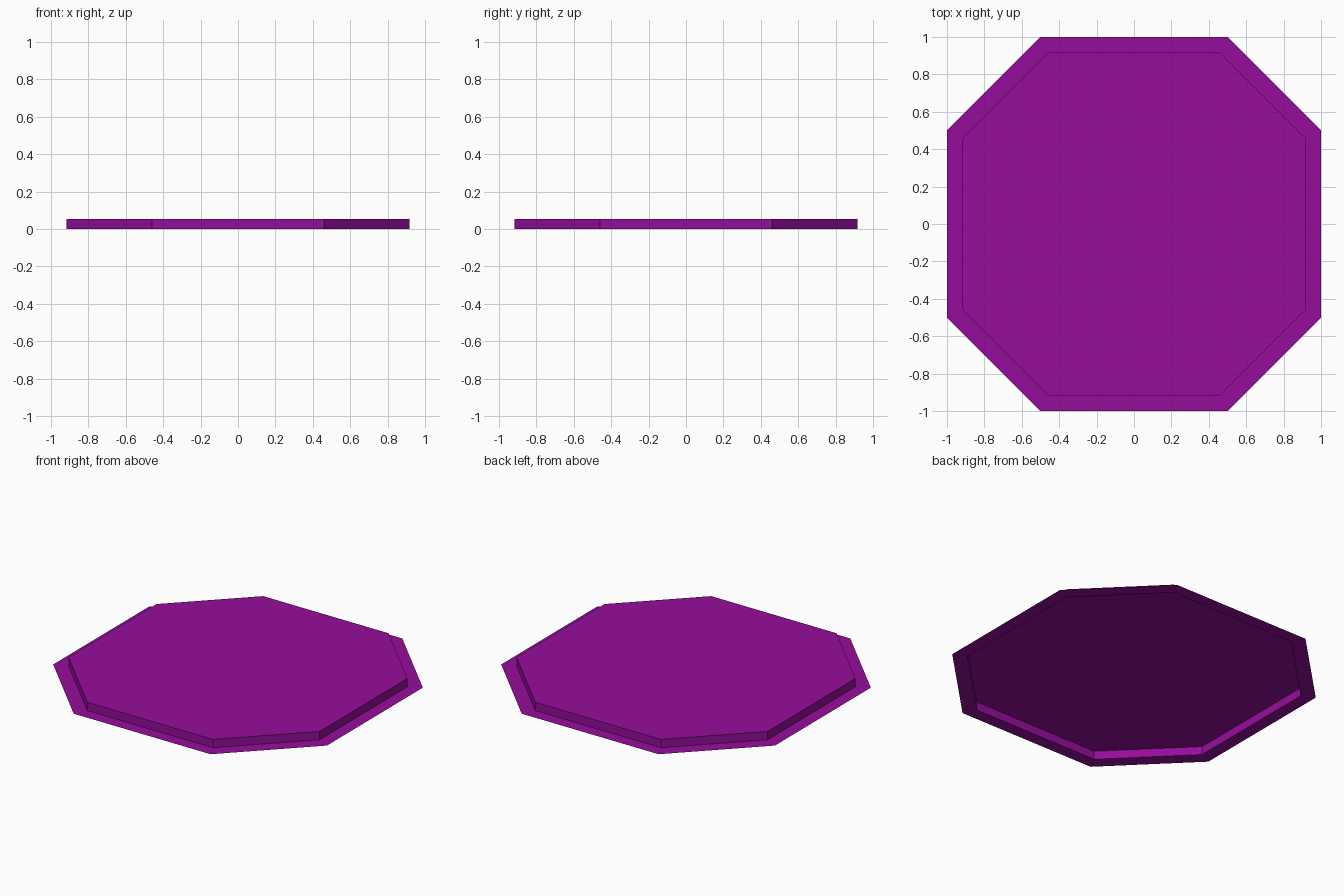
import bpy, bmesh

if "Cube" in bpy.data.objects:
    bpy.data.objects.remove(bpy.data.objects["Cube"])

OUTER = [(1, -0.5), (1, 0.5), (0.5, 1), (-0.5, 1),
         (-1, 0.5), (-1, -0.5), (-0.5, -1), (0.5, -1)]
INSET = 0.917
HEIGHT = 0.055

mat = bpy.data.materials.new("purple")
mat.diffuse_color = (0.3, 0.004, 0.33, 1)
mat.use_nodes = True
mat.node_tree.nodes["Principled BSDF"].inputs["Base Color"].default_value = mat.diffuse_color


def ring(bm, scale, z):
    return [bm.verts.new((x * scale, y * scale, z)) for x, y in OUTER]


def bridge(bm, a, b):
    n = len(a)
    for i in range(n):
        j = (i + 1) % n
        bm.faces.new((a[i], a[j], b[j], b[i]))


# Thin pressed tray: flat rim on the ground, short walls, raised top, open below
bm = bmesh.new()
rim = ring(bm, 1, 0)
foot = ring(bm, INSET, 0)
top = ring(bm, INSET, HEIGHT)
bridge(bm, rim, foot)
bridge(bm, foot, top)
bm.faces.new(top)

mesh = bpy.data.meshes.new("octagonal_tray")
bm.to_mesh(mesh)
bm.free()
mesh.materials.append(mat)
tray = bpy.data.objects.new("octagonal_tray", mesh)
bpy.context.collection.objects.link(tray)
